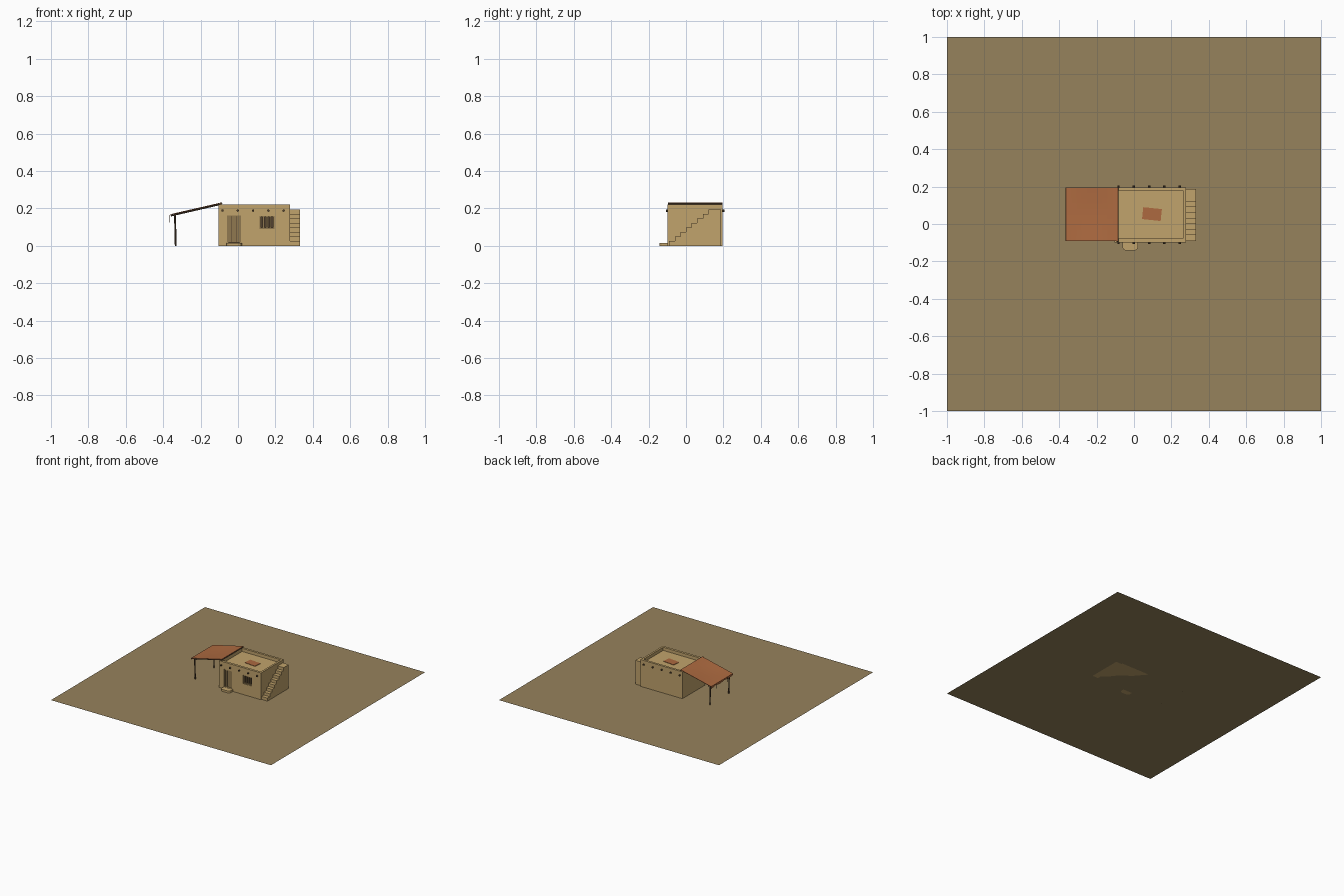
import bpy, bmesh, math
from mathutils import Vector

if "Cube" in bpy.data.objects:
    bpy.data.objects.remove(bpy.data.objects["Cube"])


def material(name, rgb):
    m = bpy.data.materials.new(name)
    m.diffuse_color = (*rgb, 1)
    m.use_nodes = True
    m.node_tree.nodes["Principled BSDF"].inputs["Base Color"].default_value = m.diffuse_color
    return m


SAND = material("sand", (0.305, 0.223, 0.107))
CLAY = material("clay_wall", (0.533, 0.366, 0.150))
CLOTH = material("red_cloth", (0.417, 0.144, 0.051))
WOOD = material("dark_wood", (0.085, 0.052, 0.028))
PLANK = material("door_plank", (0.28, 0.19, 0.08))


def finish(name, bm, mat):
    bmesh.ops.recalc_face_normals(bm, faces=bm.faces)
    mesh = bpy.data.meshes.new(name)
    bm.to_mesh(mesh)
    bm.free()
    mesh.materials.append(mat)
    ob = bpy.data.objects.new(name, mesh)
    bpy.context.collection.objects.link(ob)
    return ob


def box(name, lo, hi, mat):
    bm = bmesh.new()
    bmesh.ops.create_cube(bm, size=1)
    for v in bm.verts:
        v.co = Vector([lo[i] + (v.co[i] + 0.5) * (hi[i] - lo[i]) for i in range(3)])
    return finish(name, bm, mat)


def rod(name, a, b, r, mat=WOOD, sides=8):
    a, b = Vector(a), Vector(b)
    bm = bmesh.new()
    bmesh.ops.create_cone(bm, cap_ends=True, segments=sides, radius1=r, radius2=r, depth=(b - a).length)
    turn = (b - a).to_track_quat('Z', 'Y')
    for v in bm.verts:
        v.co = turn @ v.co + (a + b) / 2
    return finish(name, bm, mat)


def prism(name, pts, shift, mat):
    """Extrude a flat outline by a vector."""
    bm = bmesh.new()
    f = bm.faces.new([bm.verts.new(p) for p in pts])
    ext = bmesh.ops.extrude_face_region(bm, geom=[f], use_keep_orig=True)
    for v in ext["geom"]:
        if isinstance(v, bmesh.types.BMVert):
            v.co += Vector(shift)
    return finish(name, bm, mat)


def cut(target, lo, hi):
    c = box("cutter", lo, hi, CLAY)
    c.hide_render = True
    mod = target.modifiers.new("cut", 'BOOLEAN')
    mod.operation, mod.solver, mod.object = 'DIFFERENCE', 'EXACT', c
    bpy.context.view_layer.objects.active = target
    bpy.ops.object.modifier_apply(modifier=mod.name)
    bpy.data.objects.remove(c)


# Ground square
bm = bmesh.new()
bmesh.ops.create_grid(bm, x_segments=1, y_segments=1, size=1)
finish("desert_ground", bm, SAND)

# House with sunken roof, door and window recesses
X0, X1, Y0, Y1, H, ROOF = -0.105, 0.278, -0.098, 0.196, 0.22, 0.194
house = box("house", (X0, Y0, 0), (X1, Y1, H), CLAY)
cut(house, (X0 + 0.018, Y0 + 0.02, ROOF), (X1 - 0.016, Y1 - 0.018, 0.3))
cut(house, (-0.058, -0.2, 0.018), (0.016, Y0 + 0.018, 0.162))
cut(house, (0.114, -0.2, 0.09), (0.196, Y0 + 0.018, 0.16))

# Door: frame and two plank leaves
box("door_lintel", (-0.058, Y0 + 0.004, 0.154), (0.016, Y0 + 0.018, 0.162), PLANK)
for i, x in enumerate((-0.058, 0.009)):
    box(f"door_jamb_{i}", (x, Y0 + 0.004, 0.018), (x + 0.007, Y0 + 0.018, 0.154), PLANK)
for i in range(4):
    x = -0.050 + i * 0.0148
    box(f"door_board_{i}", (x, Y0 + 0.010, 0.02), (x + 0.0132, Y0 + 0.019, 0.153), PLANK)
box("door_gap", (-0.051, Y0 + 0.015, 0.018), (0.009, Y0 + 0.0175, 0.154), WOOD)

# Window: dark opening, frame and bars
box("window_dark", (0.116, Y0 + 0.015, 0.092), (0.194, Y0 + 0.0175, 0.158), WOOD)
for i, z in enumerate((0.09, 0.153)):
    box(f"window_rail_{i}", (0.114, Y0 + 0.004, z), (0.196, Y0 + 0.016, z + 0.007), PLANK)
for i in range(5):
    x = 0.114 + i * 0.01825
    box(f"window_bar_{i}", (x, Y0 + 0.005, 0.097), (x + 0.009, Y0 + 0.016, 0.153), PLANK)

# Roof beam ends poking out of front and back walls
for i in range(5):
    x = -0.083 + i * 0.0818
    rod(f"beam_front_{i}", (x, Y0 - 0.010, 0.188), (x, Y0 + 0.012, 0.188), 0.0065)
    rod(f"beam_back_{i}", (x, Y1 - 0.012, 0.188), (x, Y1 + 0.010, 0.188), 0.0065)

# Outside stairs on the right wall
pts, rise, run = [(X1, -0.09, 0)], 0.0244, 0.03
for i in range(8):
    y = -0.09 + i * run
    pts += [(X1, y, rise * (i + 1)), (X1, y + run if i < 7 else 0.186, rise * (i + 1))]
pts.append((X1, 0.186, 0))
prism("stairs", pts, (0.053, 0, 0), CLAY)

# Door step with rounded front corners
pts = [(0.022, Y0, 0), (-0.062, Y0, 0)]
for cx, start in ((-0.042, 180), (0.002, 270)):
    for k in range(4):
        a = math.radians(start + 30 * k)
        pts.append((cx + 0.02 * math.cos(a), -0.122 + 0.02 * math.sin(a), 0))
prism("door_step", pts, (0, 0, 0.016), CLAY)

# Roof rug
rug = box("roof_rug", (-0.05, -0.032, 0), (0.05, 0.032, 0.003), CLOTH)
rug.location = (0.096, 0.053, ROOF)
rug.rotation_euler.z = math.radians(-6)


# Awning: sagging cloth with a short drop at the outer edge
def cloth_z(u, v):
    return 0.231 - 0.064 * u - 0.005 * math.sin(math.pi * u) * math.sin(math.pi * v)


bm = bmesh.new()
N = 10
rows = []
for i in range(N + 1):
    rows.append([bm.verts.new((-0.085 - 0.278 * i / N, -0.09 + 0.284 * j / N, cloth_z(i / N, j / N)))
                 for j in range(N + 1)])
rows.append([bm.verts.new((-0.365, v.co.y, 0.154 + 0.004 * math.cos(j * math.pi / 2)))
             for j, v in enumerate(rows[-1])])
for r, s in zip(rows, rows[1:]):
    for j in range(N):
        bm.faces.new((r[j], s[j], s[j + 1], r[j + 1]))
awning = finish("awning_cloth", bm, CLOTH)
solid = awning.modifiers.new("thickness", 'SOLIDIFY')
solid.thickness = 0.003
solid.offset = 0

# Awning posts, rafters and poles
for i, y in enumerate((-0.08, 0.165)):
    rod(f"awning_post_{i}", (-0.333, y, 0), (-0.337, y, 0.168), 0.005)
    rod(f"awning_rafter_{i}", (-0.09, y, 0.223), (-0.358, y, 0.161), 0.004)
rod("awning_outer_pole", (-0.336, -0.088, 0.164), (-0.336, 0.192, 0.164), 0.0045)
rod("awning_wall_pole", (-0.089, -0.096, 0.2255), (-0.089, 0.194, 0.2255), 0.0055)

# Loose cords at the awning edge
for i, y in enumerate((-0.02, 0.12)):
    rod(f"awning_cord_{i}", (-0.365, y, 0.16), (-0.365, y, 0.124), 0.0018, WOOD, 5)
